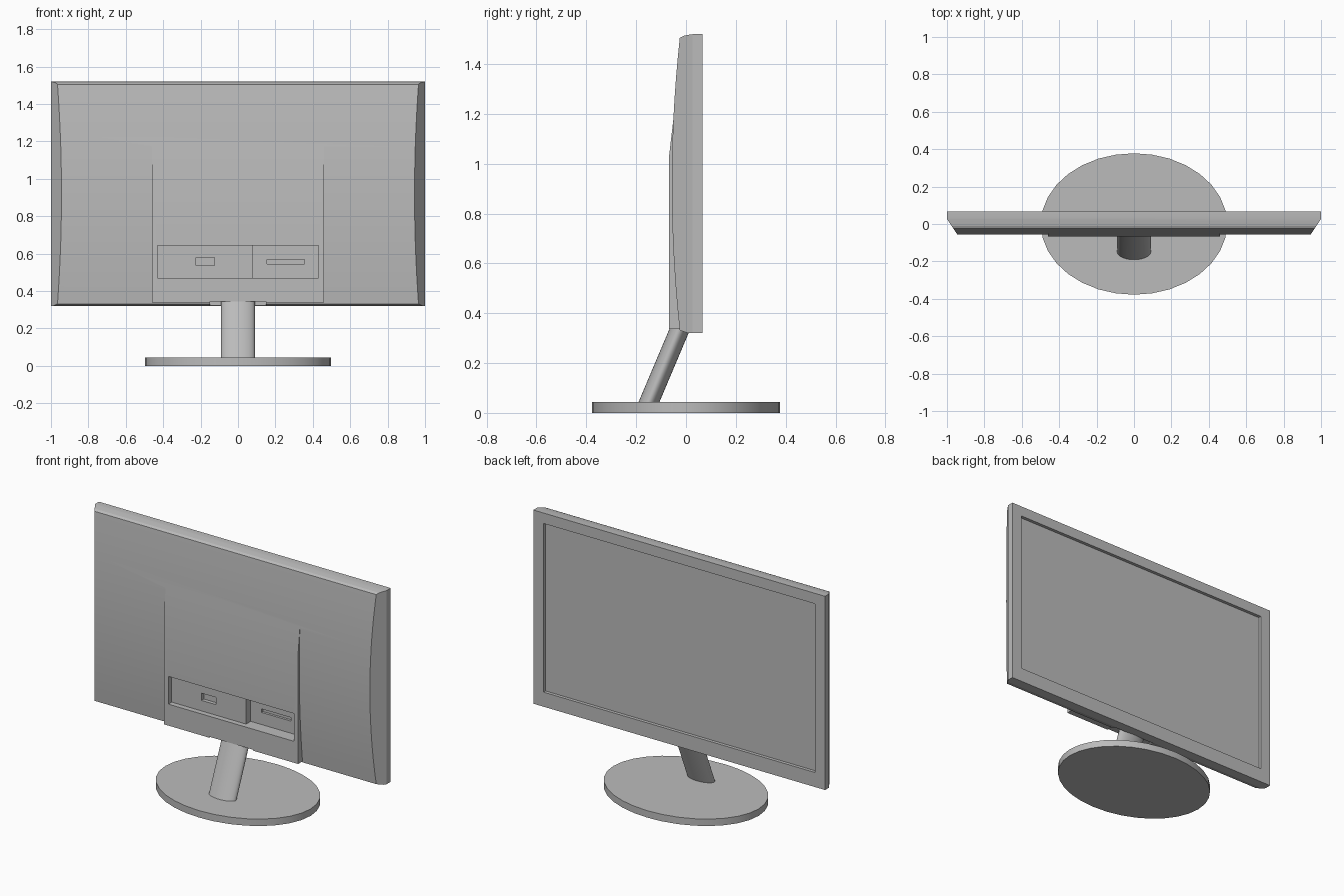
import bpy
import bmesh
from math import cos, sin, tau, radians
from mathutils import Vector

cube = bpy.data.objects.get("Cube")
if cube:
    bpy.data.objects.remove(cube, do_unlink=True)

grey = bpy.data.materials.new("neutral grey")
grey.use_nodes = True
colour = (0.5, 0.5, 0.5, 1)
grey.diffuse_color = colour
grey.node_tree.nodes["Principled BSDF"].inputs["Base Color"].default_value = colour


def finish(bm, name):
    """Turn a bmesh into a named grey object."""
    bmesh.ops.recalc_face_normals(bm, faces=bm.faces)
    mesh = bpy.data.meshes.new(name)
    bm.to_mesh(mesh)
    bm.free()
    mesh.materials.append(grey)
    obj = bpy.data.objects.new(name, mesh)
    bpy.context.collection.objects.link(obj)
    return obj


def loft(bottom, top):
    """Closed solid between two matching outlines."""
    bm = bmesh.new()
    a = [bm.verts.new(p) for p in bottom]
    b = [bm.verts.new(p) for p in top]
    bm.faces.new(a)
    bm.faces.new(b)
    n = len(a)
    for i in range(n):
        j = (i + 1) % n
        bm.faces.new((a[i], a[j], b[j], b[i]))
    return bm


def side_profile(points, half_width):
    """Extrude a (y, z) profile across x."""
    return loft([(-half_width, y, z) for y, z in points],
                [(half_width, y, z) for y, z in points])


def ellipse(rx, ry, y, z, count):
    return [(rx * cos(tau * i / count), y + ry * sin(tau * i / count), z)
            for i in range(count)]


def combine(target, other, operation):
    """Apply a boolean and discard the helper."""
    other.hide_render = True
    mod = target.modifiers.new("cut", "BOOLEAN")
    mod.operation = operation
    mod.solver = "EXACT"
    mod.object = other
    bpy.context.view_layer.objects.active = target
    bpy.ops.object.modifier_apply(modifier=mod.name)
    bpy.data.objects.remove(other, do_unlink=True)


def cut_box(target, x0, x1, y0, y1, z0, z1):
    box = [(x0, y0), (x1, y0), (x1, y1), (x0, y1)]
    cutter = finish(loft([(x, y, z0) for x, y in box],
                         [(x, y, z1) for x, y in box]), "cutter")
    combine(target, cutter, "DIFFERENCE")


def smooth(obj, angle):
    bpy.ops.object.select_all(action="DESELECT")
    obj.select_set(True)
    bpy.context.view_layer.objects.active = obj
    bpy.ops.object.shade_smooth_by_angle(angle=radians(angle))


# Display housing: bowed back, slanted side edges
steps = 14
back = []
for i in range(steps + 1):
    t = 2 * i / steps - 1
    back.append((-0.057 + 0.032 * t * t, 0.918 + 0.587 * t))
outline = back + [(-0.01, 1.513), (0.01, 1.517), (0.03, 1.52),
                  (0.067, 1.52), (0.067, 0.32), (0.01, 0.32)]
bm = side_profile(outline, 1.0)
for side in (-1, 1):
    cut = bmesh.ops.bisect_plane(
        bm, geom=bm.verts[:] + bm.edges[:] + bm.faces[:],
        plane_co=Vector((side, 0.027, 0)),
        plane_no=Vector((side * 0.082, -0.055, 0)), clear_outer=True)
    rim = [e for e in cut["geom_cut"] if isinstance(e, bmesh.types.BMEdge)]
    bmesh.ops.holes_fill(bm, edges=rim)
housing = finish(bm, "display_housing")

# Raised rear panel with a sloping top
panel = finish(side_profile([(-0.068, 0.337), (-0.068, 1.03), (-0.0505, 1.18),
                             (0.0, 1.18), (0.0, 0.337)], 0.46), "rear_panel")
combine(housing, panel, "UNION")

# Screen recess, stand notch, connector bays and ports
cut_box(housing, -0.93, 0.93, 0.047, 0.2, 0.41, 1.455)
cut_box(housing, -0.15, 0.15, -0.2, 0.0, 0.2, 0.343)
cut_box(housing, -0.43, 0.085, -0.2, -0.035, 0.47, 0.642)
cut_box(housing, 0.08, 0.43, -0.2, 0.01, 0.47, 0.642)
cut_box(housing, -0.225, -0.125, -0.1, -0.012, 0.535, 0.58)
cut_box(housing, 0.155, 0.355, -0.1, 0.025, 0.545, 0.567)
smooth(housing, 12)

# Leaning oval stand neck
neck = finish(loft(ellipse(0.09, 0.042, -0.15, 0.04, 40),
                   ellipse(0.09, 0.042, -0.019, 0.35, 40)), "stand_neck")
smooth(neck, 30)

# Oval base
base = finish(loft(ellipse(0.498, 0.378, 0, 0, 32),
                   ellipse(0.498, 0.378, 0, 0.043, 32)), "stand_base")
smooth(base, 30)
